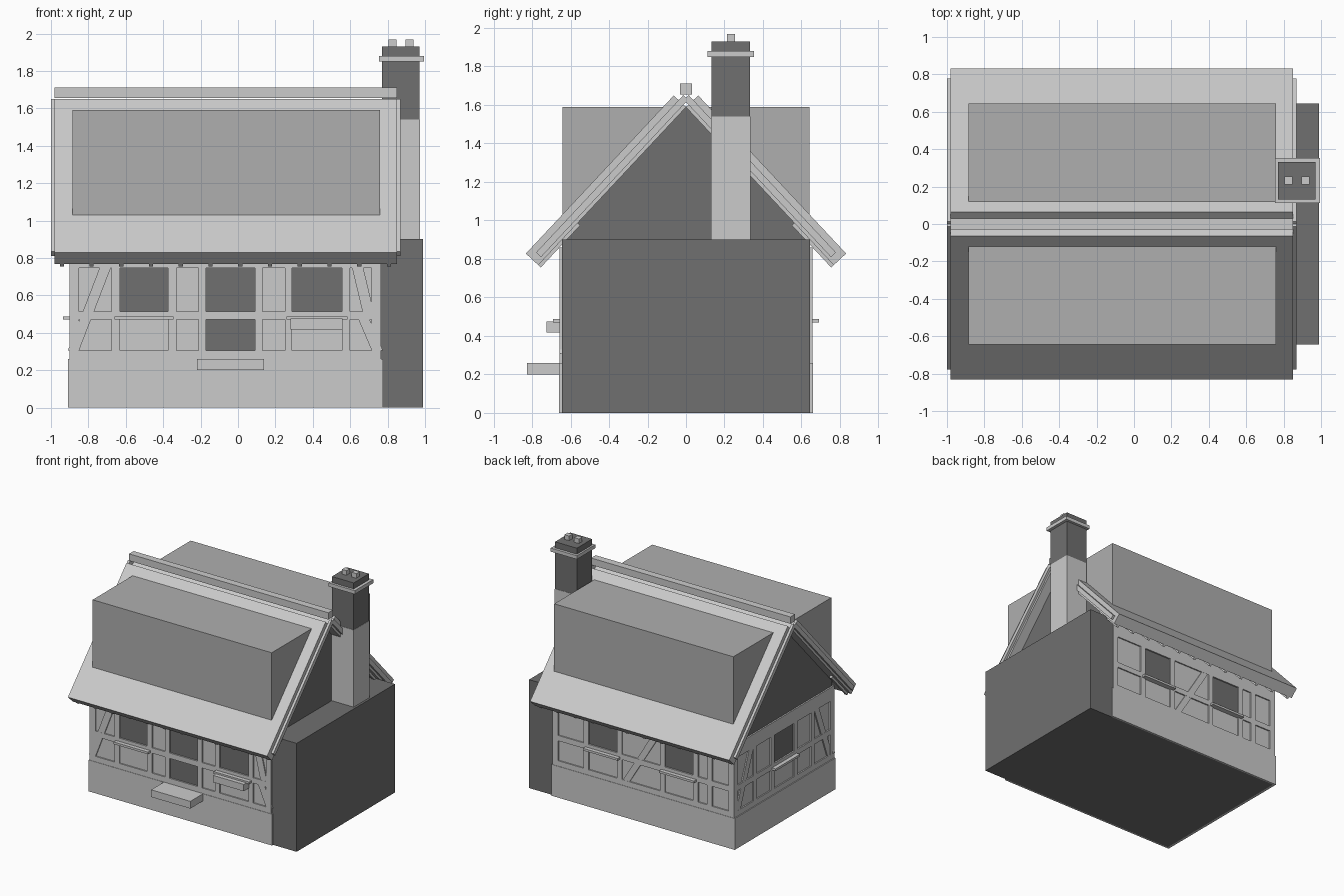
import bpy, bmesh
from mathutils import Vector

if "Cube" in bpy.data.objects:
    bpy.data.objects.remove(bpy.data.objects["Cube"])


def material(name, v):
    m = bpy.data.materials.new(name)
    m.diffuse_color = (v, v, v, 1)
    m.use_nodes = True
    m.node_tree.nodes["Principled BSDF"].inputs["Base Color"].default_value = m.diffuse_color
    return m


DARK = material("dark_grey", 0.16)
LIGHT = material("light_grey", 0.43)


def prism(name, pts, sweep, mat=None):
    """Extrude a planar 3D outline along a vector."""
    bm = bmesh.new()
    face = bm.faces.new([bm.verts.new(p) for p in pts])
    res = bmesh.ops.extrude_face_region(bm, geom=[face])
    new = [g for g in res["geom"] if isinstance(g, bmesh.types.BMVert)]
    bmesh.ops.translate(bm, verts=new, vec=Vector(sweep))
    bmesh.ops.recalc_face_normals(bm, faces=bm.faces)
    me = bpy.data.meshes.new(name)
    bm.to_mesh(me)
    bm.free()
    ob = bpy.data.objects.new(name, me)
    bpy.context.collection.objects.link(ob)
    if mat:
        me.materials.append(mat)
    return ob


def box(name, x0, x1, y0, y1, z0, z1, mat=None):
    return prism(name, [(x0, y0, z0), (x1, y0, z0), (x1, y1, z0), (x0, y1, z0)],
                 (0, 0, z1 - z0), mat)


# Main body, attic block and gable
box("house_body", -0.89, 0.99, -0.645, 0.645, 0, 0.9, DARK)
box("attic_block", -0.885, 0.76, -0.643, 0.643, 0.9, 1.59, LIGHT)
prism("gable", [(-0.89, -0.645, 0.9), (-0.89, 0.645, 0.9), (-0.89, 0, 1.59)],
      (1.66, 0, 0), DARK)
box("plinth", -0.91, 0.775, -0.66, 0.66, -0.0, 0.26)
box("door_step", -0.22, 0.14, -0.825, -0.64, 0.2, 0.26)

# Wall mapping: u along the wall, outward depth, z
WALLS = {
    "front": lambda u, d, z: (u, -0.645 - d, z),
    "back": lambda u, d, z: (u, 0.645 + d, z),
    "left": lambda u, d, z: (-0.89 - d, u, z),
}


def panel(wall, name, pts, d0, d1, mat=None):
    f = WALLS[wall]
    sweep = Vector(f(0, d1, 0)) - Vector(f(0, d0, 0))
    return prism(wall + "_" + name, [f(u, d0, z) for u, z in pts], sweep, mat)


def rect(wall, name, u0, u1, z0, z1, d0=-0.01, d1=0.012):
    return panel(wall, name, [(u0, z0), (u1, z0), (u1, z1), (u0, z1)], d0, d1)


def timber_wall(wall, posts, windows, doors=()):
    """Rails, posts and plaster between them; windows and doors stay open."""
    lo, hi = posts[0][0], posts[-1][1]
    for z0, z1 in ((0.25, 0.305), (0.47, 0.515), (0.747, 0.86)):
        rect(wall, "rail", lo, hi, z0, z1)
    for u0, u1 in posts:
        rect(wall, "post", u0, u1, 0.26, 0.86)
    for i in range(len(posts) - 1):
        u0, u1 = posts[i][1], posts[i + 1][0]
        if i not in doors:
            rect(wall, "plaster", u0, u1, 0.305, 0.47, -0.01, 0.0015)
            if i not in windows:
                rect(wall, "plaster", u0, u1, 0.515, 0.747, -0.01, 0.0015)
        if i in windows:
            rect(wall, "sill", u0 - 0.03, u1 + 0.03, 0.47, 0.488, -0.01, 0.045)


timber_wall("front", [(-0.902, -0.85), (-0.675, -0.63), (-0.375, -0.33),
                      (-0.21, -0.17), (0.09, 0.13), (0.25, 0.29),
                      (0.555, 0.6), (0.715, 0.765)], (1, 5), (3,))
timber_wall("back", [(-0.902, -0.85), (-0.7, -0.655), (-0.57, -0.525),
                     (-0.265, -0.22), (0.13, 0.175), (0.435, 0.48),
                     (0.715, 0.765)], (2, 4))
timber_wall("left", [(-0.655, -0.605), (-0.4, -0.355), (-0.175, -0.13),
                     (0.13, 0.175), (0.355, 0.4), (0.605, 0.655)], (2,))

# Diagonal braces
def brace(wall, u0, z0, u1, z1, w=0.03):
    panel(wall, "brace", [(u0 - w, z0), (u0 + w, z0), (u1 + w, z1), (u1 - w, z1)],
          -0.01, 0.011)


brace("front", -0.88, 0.305, -0.71, 0.747)
brace("front", 0.745, 0.305, 0.655, 0.515)
brace("front", 0.695, 0.515, 0.64, 0.747)
brace("back", 0.09, 0.305, -0.18, 0.747)
brace("left", -0.6, 0.305, -0.43, 0.747)
brace("left", 0.6, 0.305, 0.43, 0.747)

# Flower box under the right front window
box("flower_box", 0.28, 0.56, -0.725, -0.65, 0.418, 0.475)

# Roof, mirrored front to back
ALONG, DOWN = Vector((0.683, 0.73)), Vector((0.73, -0.683))
EAVE = Vector((-0.832, 0.828))


def roof_strip(name, side, x0, x1, a0, a1, d0, d1):
    pts = []
    for a, d in ((a0, d0), (a1, d0), (a1, d1), (a0, d1)):
        p = EAVE + ALONG * a + DOWN * d
        pts.append((x0, -side * p.x, p.y))
    prism(name, pts, (x1 - x0, 0, 0))


for s in (1, -1):
    roof_strip("roof_slope", s, -0.98, 0.85, 0, 1.125, 0, 0.088)
    for x in (-1.0, 0.85):
        roof_strip("barge_board", s, x, x + 0.02, 0.04, 1.16, 0.035, 0.07)
    for i in range(12):
        x = -0.953 + i * 0.159
        roof_strip("rafter_tail", s, x, x + 0.022, 0.0, 0.3, 0.08, 0.106)
box("ridge_cap", -0.98, 0.85, -0.03, 0.03, 1.655, 1.712)

# Chimney
box("chimney_stack", 0.77, 0.97, 0.132, 0.332, 0.5, 1.93, DARK)
box("chimney_breast", 0.768, 0.972, 0.13, 0.334, 0.6, 1.54)
box("chimney_band", 0.755, 0.995, 0.112, 0.354, 1.85, 1.88)
for x in (0.805, 0.895):
    box("chimney_pot", x, x + 0.043, 0.212, 0.255, 1.92, 1.968)
